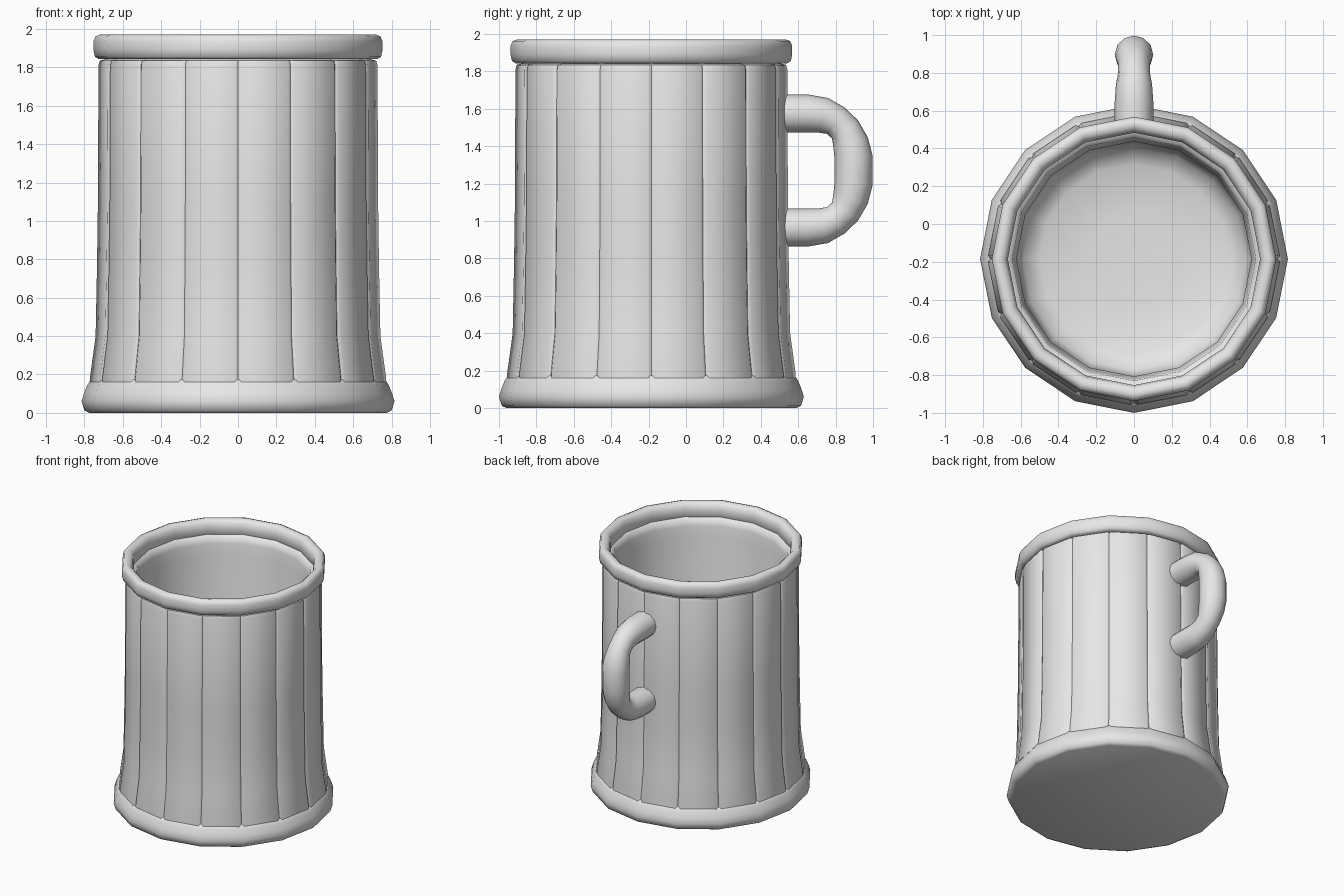
import bpy, bmesh, math

if "Cube" in bpy.data.objects:
    bpy.data.objects.remove(bpy.data.objects["Cube"], do_unlink=True)

SIDES = 16
CENTRE_Y = -0.185
STEP = 2 * math.pi / SIDES

grey = bpy.data.materials.new("plain grey")
grey.use_nodes = True
grey.diffuse_color = (0.8, 0.8, 0.8, 1)
grey.node_tree.nodes["Principled BSDF"].inputs["Base Color"].default_value = (0.8, 0.8, 0.8, 1)


def finish(obj, angle):
    """Apply the colour and smooth shading with sharp edges kept."""
    obj.data.materials.append(grey)
    bpy.ops.object.select_all(action='DESELECT')
    obj.select_set(True)
    bpy.context.view_layer.objects.active = obj
    bpy.ops.object.shade_smooth_by_angle(angle=math.radians(angle))


def lathe(name, profile, section, closed=False, cap_start=False, cap_end=False, angle=50):
    """Sweep (radius, z) points round a section of (angle, inset) points."""
    bm = bmesh.new()
    rings = []
    for radius, z in profile:
        rings.append([bm.verts.new(((radius - inset) * math.cos(a),
                                    (radius - inset) * math.sin(a) + CENTRE_Y, z))
                      for a, inset in section])
    pairs = list(zip(rings, rings[1:]))
    if closed:
        pairs.append((rings[-1], rings[0]))
    n = len(section)
    for low, high in pairs:
        for j in range(n):
            k = (j + 1) % n
            bm.faces.new((low[j], low[k], high[k], high[j]))
    if cap_start:
        bm.faces.new(rings[0][::-1])
    if cap_end:
        bm.faces.new(rings[-1])
    mesh = bpy.data.meshes.new(name)
    bm.to_mesh(mesh)
    bm.free()
    obj = bpy.data.objects.new(name, mesh)
    bpy.context.collection.objects.link(obj)
    finish(obj, angle)


plain = [(i * STEP, 0) for i in range(SIDES)]
# Each corner has a narrow groove between two staves
grooved = [(i * STEP + off, inset) for i in range(SIDES)
           for off, inset in ((-0.022, 0), (0, 0.012), (0.022, 0))]

# Outer wall of flared staves
lathe("stave_wall", [(0.77, 0.12), (0.772, 0.18), (0.742, 0.4), (0.735, 0.75), (0.73, 1.1),
                     (0.727, 1.81), (0.72, 1.835), (0.68, 1.845)], grooved)

# Rounded foot with a flat underside
lathe("base_band", [(0.775, 0), (0.8, 0.012), (0.815, 0.06), (0.803, 0.1), (0.785, 0.145),
                    (0.768, 0.172), (0.74, 0.178)], plain, cap_start=True)

# Rounded lip
lathe("rim_band", [(0.725, 1.843), (0.745, 1.855), (0.753, 1.89), (0.753, 1.935),
                   (0.742, 1.962), (0.72, 1.97), (0.695, 1.965), (0.675, 1.945),
                   (0.668, 1.91), (0.668, 1.86), (0.68, 1.843)], plain, closed=True)

# Hollow inside with a softened floor edge
lathe("inner_cup", [(0.672, 1.86), (0.645, 1.85), (0.638, 1.8), (0.622, 1.72), (0.62, 0.32),
                    (0.59, 0.22), (0.5, 0.18), (0.25, 0.16)], plain, cap_end=True, angle=80)

# Handle: the upper half path of (y, z, thickness) is mirrored about its middle
half = [(0.5, 1.575, 1), (0.65, 1.574, 1), (0.735, 1.565, 0.94), (0.8, 1.537, 0.83),
        (0.85, 1.49, 0.83), (0.88, 1.42, 0.94), (0.896, 1.34, 1)]
MID = 1.27
path = half + [(y, 2 * MID - z, t) for y, z, t in reversed(half)]
curve = bpy.data.curves.new("handle", 'CURVE')
curve.dimensions = '3D'
curve.bevel_depth = 0.102
curve.bevel_resolution = 4
curve.use_fill_caps = True
spline = curve.splines.new('POLY')
spline.points.add(len(path) - 1)
for point, (y, z, t) in zip(spline.points, path):
    point.co = (0, y, z, 1)
    point.radius = t
handle = bpy.data.objects.new("handle", curve)
bpy.context.collection.objects.link(handle)
bpy.ops.object.select_all(action='DESELECT')
handle.select_set(True)
bpy.context.view_layer.objects.active = handle
bpy.ops.object.convert(target='MESH')
finish(bpy.context.object, 50)
